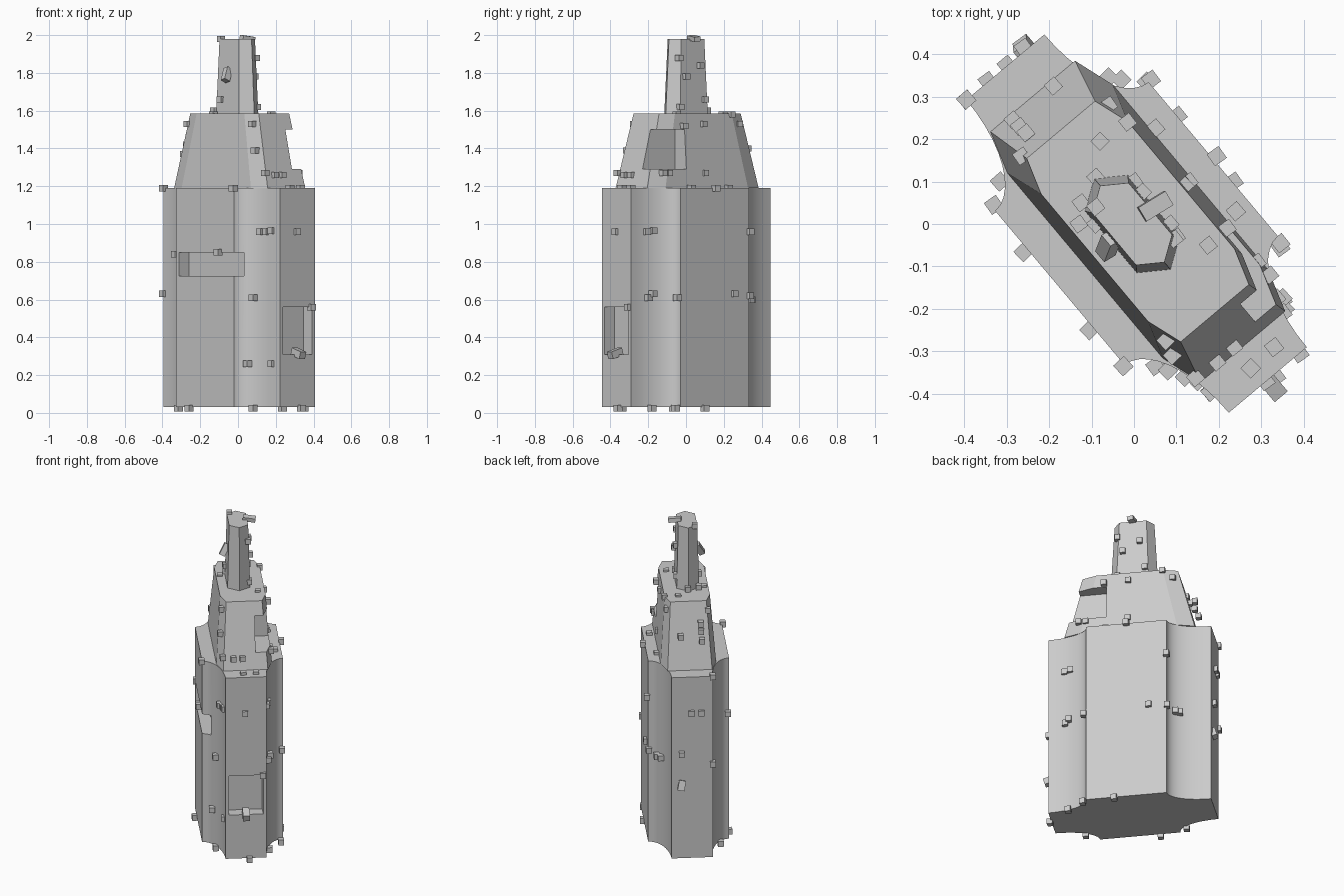
import bpy, bmesh, math, random
from mathutils import Matrix, Vector

if "Cube" in bpy.data.objects:
    bpy.data.objects.remove(bpy.data.objects["Cube"])

random.seed(4)
YAW = math.radians(-50)          # long axis of the model, seen from the top


def finish(name, bm, yaw=YAW, loc=(0, 0, 0)):
    bmesh.ops.recalc_face_normals(bm, faces=bm.faces)
    me = bpy.data.meshes.new(name)
    bm.to_mesh(me)
    bm.free()
    ob = bpy.data.objects.new(name, me)
    ob.rotation_euler.z = yaw
    ob.location = loc
    bpy.context.collection.objects.link(ob)
    return ob


def loft(name, low, high, z0, z1, loc=(0, 0, 0)):
    bm = bmesh.new()
    a = [bm.verts.new((x, y, z0)) for x, y in low]
    b = [bm.verts.new((x, y, z1)) for x, y in high]
    bm.faces.new(a)
    bm.faces.new(b)
    n = len(a)
    for i in range(n):
        j = (i + 1) % n
        bm.faces.new((a[i], a[j], b[j], b[i]))
    return finish(name, bm, YAW, loc)


def mirror4(quarter):
    """Quarter outline (from +u to +v) reflected into a closed outline."""
    half = quarter + [(-u, v) for u, v in reversed(quarter)]
    return half + [(-u, -v) for u, v in half]


def carve(ob, lo, hi):
    """Cut a box recess, given in the part's own frame."""
    bm = bmesh.new()
    bmesh.ops.create_cube(bm, size=1)
    for v in bm.verts:
        v.co = [(lo[i] + hi[i]) / 2 + v.co[i] * (hi[i] - lo[i]) for i in range(3)]
    cutter = finish("recess_cutter", bm, YAW, ob.location)
    cutter.hide_render = True
    m = ob.modifiers.new("recess", 'BOOLEAN')
    m.operation, m.solver, m.object = 'DIFFERENCE', 'EXACT', cutter
    bpy.context.view_layer.update()
    ev = ob.evaluated_get(bpy.context.evaluated_depsgraph_get())
    me = bpy.data.meshes.new_from_object(ev)
    ob.modifiers.clear()
    ob.data = me
    bpy.data.objects.remove(cutter)


# Main hull: slab with four scooped corners
U, V, EW, SL = 0.481, 0.236, 0.12, 0.237
N = 10
scoop = []
for i in range(N + 1):
    t = math.pi / 2 * i / N
    scoop.append((U - (U - SL) * math.sin(t), V - (V - EW) * math.cos(t)))
outline = mirror4(scoop)
hull = loft("main_hull", outline, outline, 0.03, 1.19, (0.006, 0.001, 0))
carve(hull, (-0.216, -0.4, 0.725), (0.262, -V + 0.07, 0.85))   # side slot
carve(hull, (U - 0.07, -0.1, 0.31), (0.7, 0.1, 0.56))          # end pocket

# Upper deckhouse: tapered octagon with a corner notch
upper = loft("upper_deckhouse",
             mirror4([(0.385, 0.13), (0.285, 0.162)]),
             mirror4([(0.282, 0.105), (0.196, 0.133)]), 1.19, 1.585, (0.009, 0.006, 0))
carve(upper, (0.135, 0.06, 1.29), (0.6, 0.4, 1.5))

# Tower: tapered hexagon
hexa = [(0.14, 0), (0.095, 0.066), (-0.095, 0.066),
        (-0.14, 0), (-0.095, -0.066), (0.095, -0.066)]
loft("tower", hexa, [(u * 0.84, v * 0.84) for u, v in hexa], 1.58, 1.98, (-0.004, 0, 0))


# Small fittings: cubes spread over the surfaces
def fittings(name, spots, size, tilt=0.1):
    bm = bmesh.new()
    for p in spots:
        r = Matrix.Rotation(YAW + random.uniform(-tilt, tilt), 4, 'Z')
        bmesh.ops.create_cube(bm, size=size, matrix=Matrix.Translation(Vector(p)) @ r)
    return finish(name, bm, 0)


fittings("hull_fittings", [
    # right side and right corner
    (.04, .34, .96), (.195, .16, 1.19), (.345, -.045, .61), (.345, -.055, .025),
    (.235, .1, .025), (.103, .255, .63), (.03, .335, .62),
    (.35, -.175, .63), (.355, -.2, .61), (.35, -.21, .96), (.335, -.175, .965),
    (.35, -.18, .025),
    # end face
    (.31, -.37, .96), (.39, -.305, .56), (.335, -.36, .025),
    # front corner
    (.12, -.36, .96), (.15, -.37, .96), (.18, -.395, .965), (.08, -.345, .61),
    (.05, -.335, .26), (.18, -.395, .26), (.08, -.34, .025)], 0.034)
fittings("hull_fittings_back", [
    (-.025, -.335, 1.19), (-.105, -.25, .85), (-.26, -.066, .025), (-.33, .045, .84),
    (-.316, .1, .025), (-.395, .293, 1.19), (-.395, .293, .63), (-.345, .337, .96),
    (-.3, .375, .96), (-.26, .415, .7), (-.06, .345, .6), (-.03, .34, .6),
    # side decks
    (.24, .03, 1.19), (.33, -.29, 1.19), (.275, -.34, 1.19), (.05, .225, 1.19)], 0.034)
fittings("deckhouse_fittings", [
    (.075, -.275, 1.53), (.09, -.31, 1.39), (.195, -.325, 1.26), (.235, -.29, 1.26),
    (.145, -.362, 1.27), (.32, -.12, 1.27), (.29, -.09, 1.27), (.13, .1, 1.27),
    (.12, .09, 1.53), (-.06, .28, 1.53), (-.265, .16, 1.53), (-.19, .325, 1.4),
    (-.27, .23, 1.42), (-.285, .245, 1.37), (-.255, .215, 1.46), (-.015, .24, 1.58),
    (-.08, .195, 1.58), (-.13, 0, 1.58), (.175, -.05, 1.58), (.22, -.01, 1.52)], 0.032)
fittings("tower_fittings", [
    (-.09, .11, 1.6), (-.125, .05, 1.6), (-.09, .04, 1.98), (-.09, 0, 1.66),
    (.095, -.035, 1.88), (.085, 0, 1.78), (.02, .075, 1.84), (0, .1, 1.66),
    (.1, -.03, 1.62)], 0.032)


# Longer tilted fittings
def bar(name, loc, size, rot):
    bm = bmesh.new()
    bmesh.ops.create_cube(bm, size=1, matrix=Matrix.Diagonal((*size, 1)))
    ob = finish(name, bm, 0, loc)
    ob.rotation_euler = rot


bar("tower_top_bar", (.05, .042, 1.983), (.075, .038, .025), (.1, .12, .55))
bar("tower_side_bar", (-.06, -.05, 1.79), (.035, .035, .075), (-.5, -.3, YAW))
bar("pocket_bar", (.32, -.375, .315), (.075, .04, .04), (0, .3, YAW))
bar("back_bar", (-.26, .415, .5), (.03, .04, .06), (.2, .3, YAW))

# Soft scoops, sharp edges elsewhere
bpy.ops.object.select_all(action='DESELECT')
hull.select_set(True)
bpy.context.view_layer.objects.active = hull
bpy.ops.object.shade_smooth_by_angle(angle=math.radians(30))
